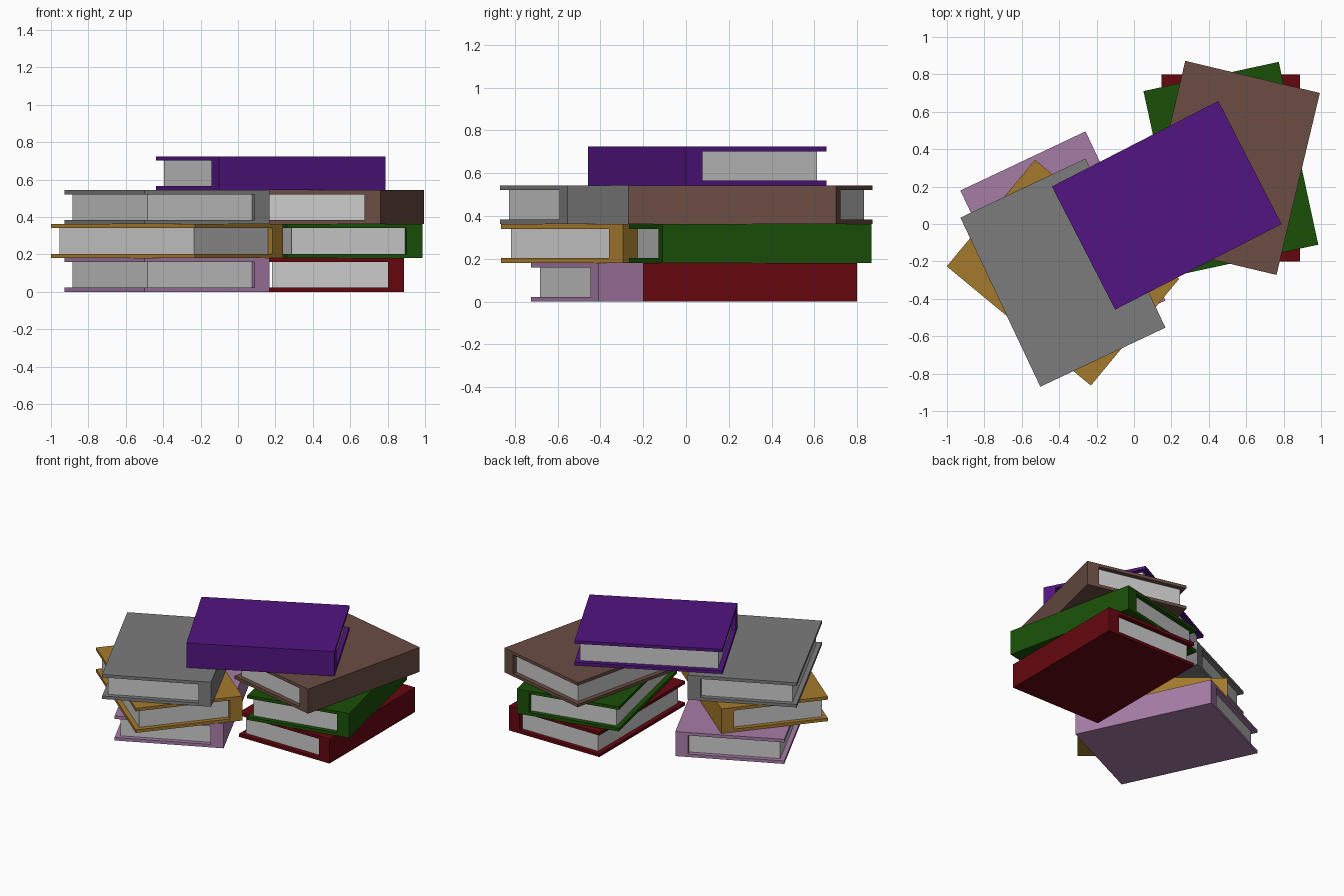
import bpy, bmesh
from math import radians
from mathutils import Matrix

if "Cube" in bpy.data.objects:
    bpy.data.objects.remove(bpy.data.objects["Cube"])

W, L, H = 0.74, 1.0, 0.181       # book width, length, thickness
BOARD, SPINE, INSET = 0.022, 0.087, 0.033


def extrude_profile(name, profile, length, matrix, mat=None):
    """Extrude an x-z outline along y, centred on y = 0."""
    bm = bmesh.new()
    face = bm.faces.new([bm.verts.new((x, -length / 2, z)) for x, z in profile])
    new = bmesh.ops.extrude_face_region(bm, geom=[face])["geom"]
    verts = [g for g in new if isinstance(g, bmesh.types.BMVert)]
    bmesh.ops.translate(bm, verts=verts, vec=(0, length, 0))
    bmesh.ops.recalc_face_normals(bm, faces=bm.faces)
    me = bpy.data.meshes.new(name)
    bm.to_mesh(me)
    bm.free()
    if mat:
        me.materials.append(mat)
    ob = bpy.data.objects.new(name, me)
    ob.matrix_world = matrix
    bpy.context.collection.objects.link(ob)


def book(name, rgb, x, y, layer, angle):
    mat = bpy.data.materials.new(name + "_cover")
    mat.diffuse_color = [(min(c * 1.12, 255) / 255) ** 2.2 for c in rgb] + [1]
    mat.use_nodes = True
    mat.node_tree.nodes["Principled BSDF"].inputs["Base Color"].default_value = mat.diffuse_color
    m = Matrix.Translation((x, y, layer * H)) @ Matrix.Rotation(radians(angle), 4, 'Z')
    r, s = W / 2, W / 2 - SPINE
    # Cover: two boards joined by a thick spine on the +x side
    cover = [(-r, 0), (r, 0), (r, H), (-r, H),
             (-r, H - BOARD), (s, H - BOARD), (s, BOARD), (-r, BOARD)]
    extrude_profile(name + "_cover", cover, L, m, mat)
    # Page block, set back from the three open edges
    p = -r + INSET
    pages = [(p, BOARD), (s, BOARD), (s, H - BOARD), (p, H - BOARD)]
    extrude_profile(name + "_pages", pages, L - 2 * INSET, m)


# Right stack
book("red_book", (90, 14, 20), 0.518, 0.30, 0, 0)
book("green_book", (28, 72, 14), 0.518, 0.30, 1, 12.2)
book("brown_book", (95, 70, 62), 0.518, 0.30, 2, -13.4)
# Left stack
book("pink_book", (147, 110, 147), -0.38, -0.115, 0, 25.3)
book("gold_book", (145, 108, 43), -0.38, -0.26, 1, 50.4)
book("grey_book", (110, 110, 110), -0.38, -0.26, 2, 25.3)
# Bridging book on top
book("purple_book", (74, 24, 114), 0.175, 0.10, 3, -62.8)
